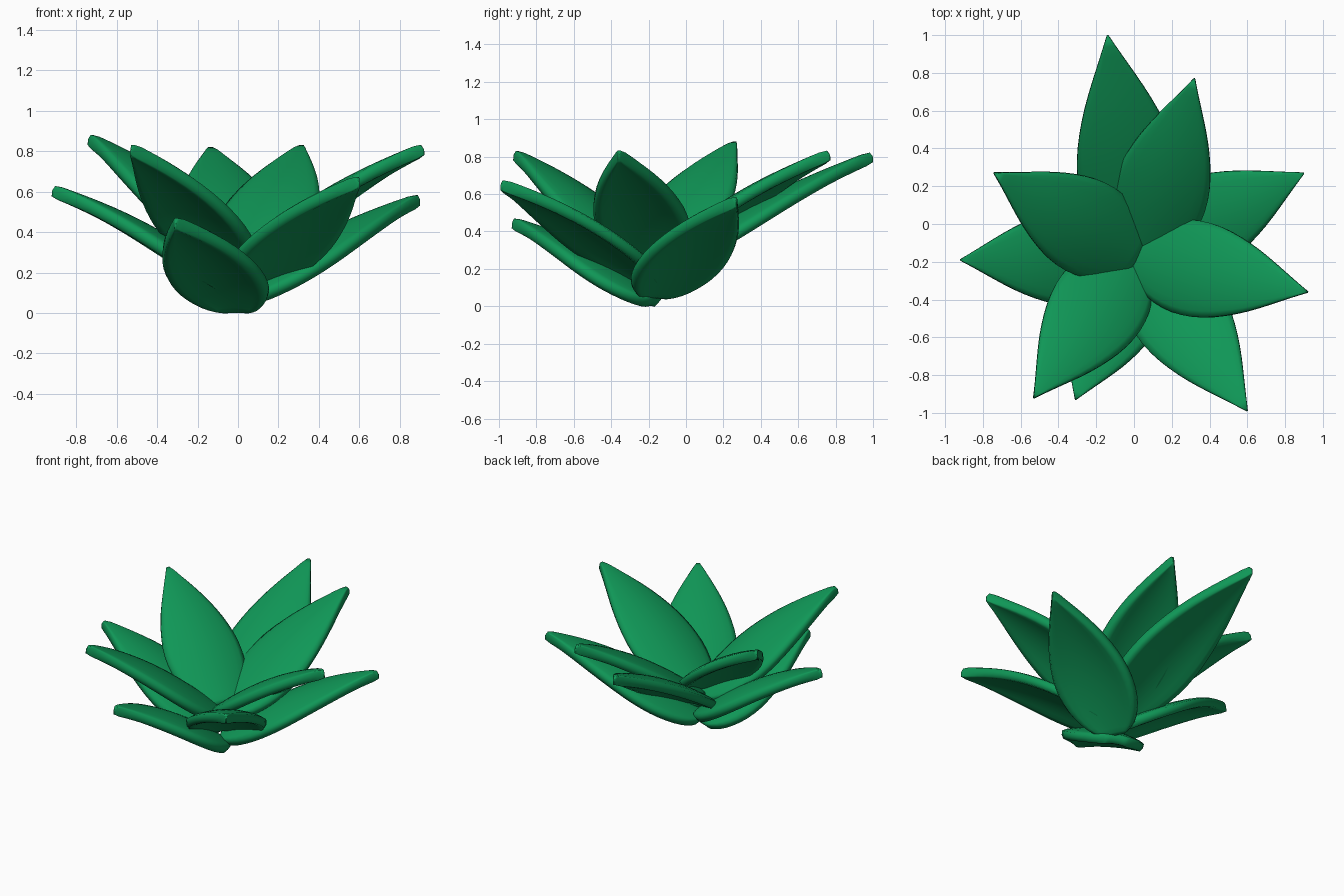
import bpy, bmesh, math
from mathutils import Vector

if "Cube" in bpy.data.objects:
    bpy.data.objects.remove(bpy.data.objects["Cube"])

green = bpy.data.materials.new("leaf_green")
green.diffuse_color = (0.005, 0.31, 0.095, 1)
green.use_nodes = True
green.node_tree.nodes["Principled BSDF"].inputs["Base Color"].default_value = green.diffuse_color

# half width of a leaf along its length
PROFILE = [(0, .07), (.05, .145), (.12, .195), (.22, .24), (.34, .258), (.46, .248),
           (.58, .215), (.7, .168), (.82, .105), (.92, .048), (1, .004)]
# per leaf, lowest first (spiral): tip, base, width scale
LEAVES = [((-.31, -.93, .445), (.0, -.17, .02), 1),
          ((.90, .27, .56), (0, -.17, .06), 1),
          ((-.92, -.19, .605), (0, -.17, .10), 1),
          ((.60, -.99, .65), (.03, -.17, .13), 1),
          ((-.14, 1.0, .80), (.04, -.17, .17), 1.08),
          ((-.53, -.92, .81), (0, -.17, .21), 1),
          ((.92, -.36, .81), (0, -.17, .25), 1),
          ((-.74, .27, .86), (.01, -.17, .28), 1),
          ((.32, .77, .81), (.04, -.17, .23), 1)]
COLS = 6


def make_leaf(name, tip, base, scale):
    base, tip = Vector(base), Vector(tip)
    axis = tip - base
    side = Vector((0, 0, 1)).cross(axis).normalized()
    up = axis.normalized().cross(side)
    bm = bmesh.new()
    rows = []
    for t, w in PROFILE:
        row = []
        # leaf arches over along its length and its rims droop
        arch = 0.055 * math.sin(math.pi * t)
        for c in range(COLS + 1):
            s = 2 * c / COLS - 1
            droop = 0.055 * (w / .258) ** 1.5 * s * s
            row.append(bm.verts.new(base + axis * t + side * w * scale * s + up * (arch - droop)))
        rows.append(row)
    for a, b in zip(rows, rows[1:]):
        for c in range(COLS):
            bm.faces.new((a[c], b[c], b[c + 1], a[c + 1]))
    bmesh.ops.recalc_face_normals(bm, faces=bm.faces)
    for f in bm.faces:
        f.smooth = True
    me = bpy.data.meshes.new(name)
    bm.to_mesh(me)
    bm.free()
    me.materials.append(green)
    ob = bpy.data.objects.new(name, me)
    bpy.context.collection.objects.link(ob)
    # fleshy thickness with rounded rim
    sol = ob.modifiers.new("thickness", 'SOLIDIFY')
    sol.thickness = 0.066
    sol.offset = 0
    sol.edge_crease_inner = sol.edge_crease_outer = 0.3
    sub = ob.modifiers.new("rounding", 'SUBSURF')
    sub.levels = sub.render_levels = 1


# spiral of leaves around the centre
for i, leaf in enumerate(LEAVES):
    make_leaf(f"leaf_{i + 1}", *leaf)
